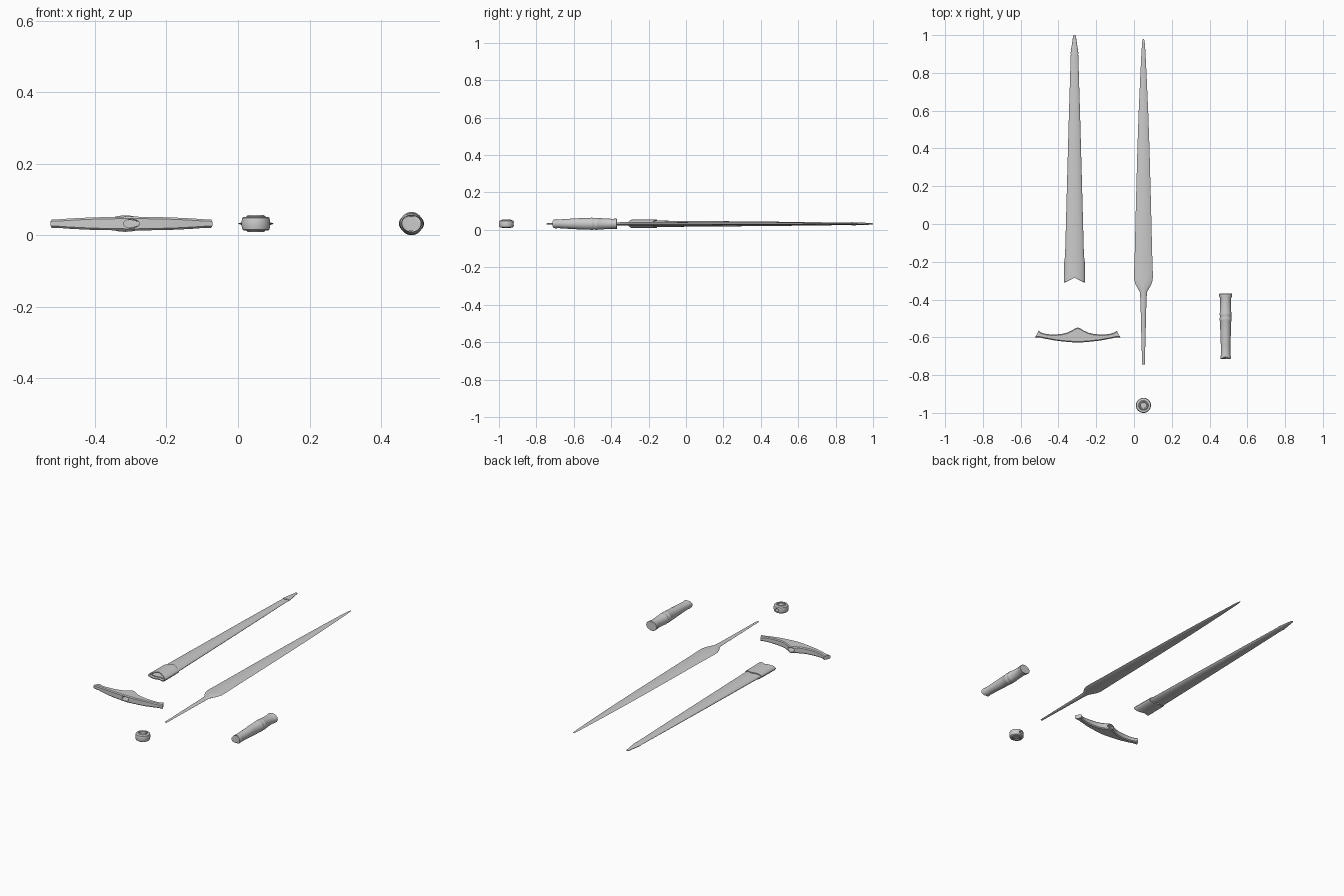
import bpy, bmesh, math

Z = 0.0325  # common mid-height of all parts


def finish(name, bm, angle=30):
    bmesh.ops.remove_doubles(bm, verts=bm.verts, dist=1e-6)
    bmesh.ops.recalc_face_normals(bm, faces=bm.faces)
    me = bpy.data.meshes.new(name)
    bm.to_mesh(me)
    bm.free()
    ob = bpy.data.objects.new(name, me)
    bpy.context.collection.objects.link(ob)
    smooth(ob, angle)
    return ob


def smooth(ob, angle=30):
    bpy.ops.object.select_all(action='DESELECT')
    ob.select_set(True)
    bpy.context.view_layer.objects.active = ob
    bpy.ops.object.shade_smooth_by_angle(angle=math.radians(angle))


def skin(bm, rings):
    loops = [[bm.verts.new(p) for p in r] for r in rings]
    n = len(loops[0])
    for a, b in zip(loops, loops[1:]):
        for i in range(n):
            j = (i + 1) % n
            bm.faces.new((a[i], a[j], b[j], b[i]))
    bm.faces.new(loops[0])
    bm.faces.new(loops[-1])


def loft(name, cx, stations, k=1.0, n=32, angle=30):
    """Stations: (y, half width, half height, V offset of the centre line)."""
    rings = []
    for y, w, h, v in stations:
        ring = []
        for i in range(n):
            a = 2 * math.pi * i / n
            c, s = math.cos(a), math.sin(a)
            ring.append((cx + w * c, y + v * (1 - abs(c)),
                         Z + h * math.copysign(abs(s) ** k, s)))
        rings.append(ring)
    bm = bmesh.new()
    skin(bm, rings)
    return finish(name, bm, angle)


def bore(ob, loc, rx, rz, depth):
    bpy.ops.mesh.primitive_cylinder_add(vertices=32, radius=1, depth=depth, location=loc,
                                        rotation=(math.pi / 2, 0, 0))
    cut = bpy.context.object
    cut.scale = (rx, rz, 1)
    cut.hide_render = True
    mod = ob.modifiers.new("bore", 'BOOLEAN')
    mod.object, mod.operation, mod.solver = cut, 'DIFFERENCE', 'EXACT'
    bpy.context.view_layer.objects.active = ob
    bpy.ops.object.modifier_apply(modifier=mod.name)
    bpy.data.objects.remove(cut)
    smooth(ob)


# Blade with tang, lens-shaped section
loft("blade", 0.05, [
    (-0.745, .007, .003, 0), (-0.60, .011, .005, 0), (-0.40, .016, .007, 0),
    (-0.36, .019, .008, 0), (-0.345, .028, .0085, 0), (-0.32, .042, .009, 0),
    (-0.295, .049, .009, 0), (-0.27, .050, .009, 0), (-0.15, .046, .009, 0),
    (0.10, .040, .008, 0), (0.40, .032, .007, 0), (0.60, .025, .006, 0),
    (0.80, .016, .004, 0), (0.92, .010, .003, 0), (0.97, .006, .002, 0),
    (0.98, .002, .001, 0)], k=1.8, angle=40)

# Scabbard body, hollow from the mouth
loft("scabbard", -0.315, [
    (0.80, .017, .004, 0), (-0.29, .045, .012, .02),
    (-0.29, .050, .017, .02), (-0.17, .050, .017, 0), (0.20, .040, .014, 0),
    (0.60, .029, .010, 0), (0.905, .0195, .006, 0)], k=1.2)

# Locket sleeve around the mouth, V-shaped at both edges
loft("scabbard_locket", -0.315, [
    (-0.18, .046, .012, .022), (-0.31, .050, .017, .025), (-0.31, .056, .023, .025),
    (-0.18, .054, .0225, .024), (-0.18, .049, .0165, .024)], k=1.1)

# Chape at the scabbard tip
loft("scabbard_chape", -0.315, [
    (0.90, .017, .004, -.014), (0.90, .0215, .0085, -.014), (0.93, .017, .007, 0),
    (0.975, .010, .005, 0), (0.992, .008, .0045, 0), (1.0, .004, .002, 0)])

# Grip with flange, centre ridges and hollowed lower end
loft("grip", 0.485, [
    (-0.714, .021, .020, .014), (-0.715, .027, .0235, .012), (-0.705, .028, .0245, .012),
    (-0.695, .0255, .023, .01), (-0.64, .0255, .026, 0), (-0.57, .028, .030, 0),
    (-0.512, .030, .0315, 0), (-0.508, .032, .0325, 0), (-0.500, .032, .0325, 0),
    (-0.496, .030, .0315, 0), (-0.484, .030, .0315, 0), (-0.480, .032, .0323, 0),
    (-0.474, .032, .032, 0), (-0.470, .030, .031, 0), (-0.42, .0285, .028, 0),
    (-0.393, .029, .0265, 0), (-0.386, .0335, .027, 0), (-0.371, .035, .0275, 0),
    (-0.369, .033, .026, 0)])

# Curved guard: (distance from centre, lower y, upper y, half height), mirrored
half = [(0, -.627, -.548, .0195), (.012, -.627, -.552, .0195), (.03, -.626, -.563, .019),
        (.055, -.624, -.575, .0185), (.085, -.621, -.582, .018), (.12, -.617, -.585, .017),
        (.15, -.611, -.584, .0155), (.178, -.606, -.580, .014), (.195, -.602, -.574, .0125),
        (.206, -.600, -.5645, .0115)]
rings = []
for s, lo, hi, h in [(-s, *r) for s, *r in half[:0:-1]] + half:
    b = .005
    # the ends lean outward at the lower edge
    lean = math.copysign(.02, s) if abs(s) > .2 else 0
    sec = [(lo + b, -h), (hi - b, -h), (hi, -h + b), (hi, h - b),
           (hi - b, h), (lo + b, h), (lo, h - b), (lo, -h + b)]
    rings.append([(-0.298 + s + lean * (hi - y) / (hi - lo), y, Z + z) for y, z in sec])
bm = bmesh.new()
skin(bm, rings)
guard = finish("guard", bm)
bore(guard, (-0.298, -0.59, Z), .022, .0125, .2)

# Disc pommel with a raised boss on both faces and a socket for the tang
prof = [(.016, .018), (.018, .0225), (.023, .0235), (.026, .0195), (.035, .0185),
        (.038, .016), (.040, .006)]
rz = prof + [(r, -z) for r, z in prof[::-1]]
bm = bmesh.new()
skin(bm, [[(0.05 + r * math.cos(a * math.pi / 20), -0.96 + r * math.sin(a * math.pi / 20), Z + z)
           for a in range(40)] for r, z in rz])
pommel = finish("pommel", bm)
bore(pommel, (0.05, -0.92, Z), .011, .008, .06)
